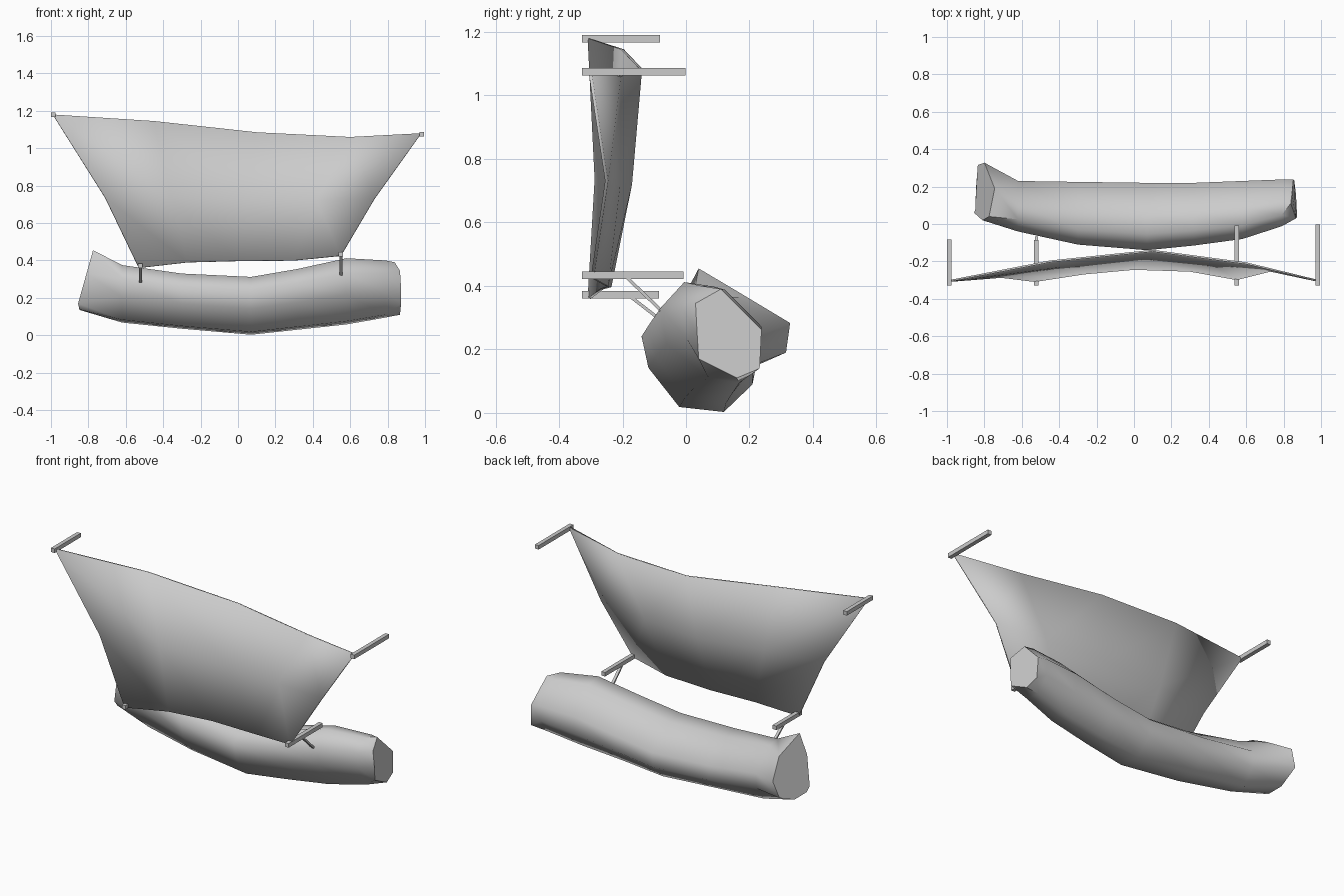
import bpy, math
from mathutils import Vector

if "Cube" in bpy.data.objects:
    bpy.data.objects.remove(bpy.data.objects["Cube"])


def make_object(name, verts, faces, smooth=None):
    mesh = bpy.data.meshes.new(name)
    mesh.from_pydata([tuple(v) for v in verts], [], faces)
    obj = bpy.data.objects.new(name, mesh)
    bpy.context.collection.objects.link(obj)
    bpy.ops.object.select_all(action='DESELECT')
    obj.select_set(True)
    bpy.context.view_layer.objects.active = obj
    bpy.ops.object.mode_set(mode='EDIT')
    bpy.ops.mesh.select_all(action='SELECT')
    bpy.ops.mesh.normals_make_consistent(inside=False)
    bpy.ops.object.mode_set(mode='OBJECT')
    if smooth:
        bpy.ops.object.shade_smooth_by_angle(angle=math.radians(smooth))
    return obj


def bar(name, a, b, width, height):
    """Square bar between two points."""
    a, b = Vector(a), Vector(b)
    d = (b - a).normalized()
    side = Vector((1, 0, 0)) * width / 2
    up = d.cross(Vector((1, 0, 0))).normalized() * height / 2
    verts = [p + s * side + t * up for p in (a, b)
             for s, t in ((-1, -1), (1, -1), (1, 1), (-1, 1))]
    faces = [(0, 1, 2, 3), (4, 5, 6, 7)] + [
        (i, (i + 1) % 4, 4 + (i + 1) % 4, 4 + i) for i in range(4)]
    return make_object(name, verts, faces)


# Log cross-section as fractions of its y-z box
SECTION = [(1, .58), (.54, .96), (.24, 1), (0, .77), (.06, .45), (.33, .05), (.72, 0), (.97, .28)]


def ring(x, y0, y1, z0, z1):
    return [(x, y0 + u * (y1 - y0), z0 + v * (z1 - z0)) for u, v in SECTION]


# Log: flared broken left end, curved trunk, cut right end
left_end = [(-.80, .328, .283), (-.745, .19, .366), (-.775, .04, .455), (-.81, .02, .33),
            (-.855, .06, .17), (-.848, .08, .138), (-.845, .19, .135), (-.835, .315, .19)]
right_end = [(.852, .238, .262), (.845, .165, .335), (.838, .11, .39), (.866, .03, .345),
             (.872, .035, .25), (.872, .04, .17), (.866, .16, .11), (.857, .232, .14)]
trunk = [(-.62, -.04, .23, .068, .375),
         (-.30, -.11, .225, .035, .33), (.07, -.14, .22, .003, .312),
         (.32, -.115, .22, .03, .355), (.58, -.08, .23, .058, .412),
         (.79, -.012, .238, .095, .40)]
rings = [left_end] + [ring(*t) for t in trunk] + [right_end]
n = len(rings)
verts = [v for r in rings for v in r]
faces = [(i * 8 + k, i * 8 + (k + 1) % 8, i * 8 + 8 + (k + 1) % 8, i * 8 + 8 + k)
         for i in range(n - 1) for k in range(8)]
faces += [tuple(range(8)), tuple(range(8 * n - 8, 8 * n))]
make_object("log", verts, faces, 62)

# Sagging cloth sheet, three rows of five points
rows = [
    [(-.99, -.305, 1.18), (-.45, -.20, 1.145), (.10, -.143, 1.085), (.60, -.21, 1.06), (.98, -.303, 1.08)],
    [(-.71, -.283, .735), (-.36, -.222, .74), (.05, -.175, .72), (.42, -.212, .72), (.73, -.25, .73)],
    [(-.53, -.305, .36), (-.27, -.265, .39), (.0, -.24, .397), (.30, -.25, .40), (.55, -.295, .425)]]
verts = [v for r in rows for v in r]
faces = [(i * 5 + k, i * 5 + k + 1, i * 5 + k + 6, i * 5 + k + 5)
         for i in range(2) for k in range(4)]
cloth = make_object("cloth_sheet", verts, faces, 45)
solid = cloth.modifiers.new("thickness", 'SOLIDIFY')
solid.thickness = 0.01
solid.offset = 0

# Corner pegs running back from the cloth
for name, x, z, back in (("peg_top_left", -.988, 1.178, -.082), ("peg_top_right", .982, 1.074, -.002),
                         ("peg_bottom_left", -.522, .372, -.085), ("peg_bottom_right", .55, .433, -.008)):
    bar(name, (x, -.328, z), (x, back, z), .024, .024)

# Thin struts tying the lower pegs to the log
bar("strut_left", (-.522, -.18, .37), (-.522, -.07, .285), .016, .01)
bar("strut_right", (.55, -.19, .43), (.55, -.06, .305), .016, .01)
